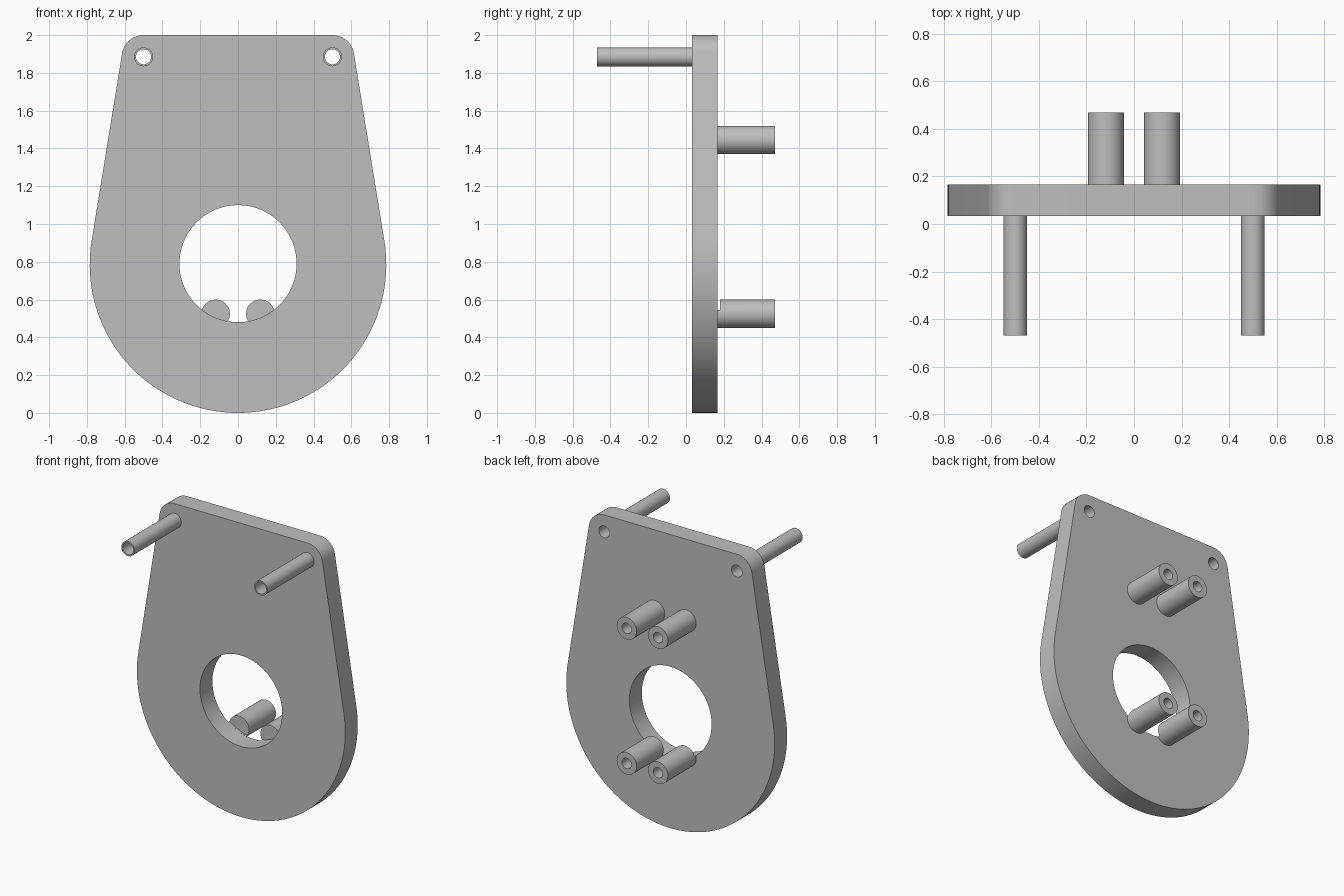
import bpy, bmesh
from math import pi, sin, cos, atan2, acos, hypot
from mathutils import Matrix

if "Cube" in bpy.data.objects:
    bpy.data.objects.remove(bpy.data.objects["Cube"], do_unlink=True)

grey = bpy.data.materials.new("plain grey")
grey.use_nodes = True
colour = (0.52, 0.52, 0.52, 1)
grey.diffuse_color = colour
grey.node_tree.nodes["Principled BSDF"].inputs["Base Color"].default_value = colour

FRONT, BACK = 0.033, 0.167      # plate faces
REACH = 0.47                    # ends of the posts
R_BODY, R_CORNER, R_WINDOW = 0.785, 0.115, 0.31
POST_X, POST_Z, BORE = 0.5, 1.885, 0.04


def add_object(name, mesh):
    obj = bpy.data.objects.new(name, mesh)
    bpy.context.collection.objects.link(obj)
    mesh.materials.clear()
    mesh.materials.append(grey)
    return obj


def finish(obj):
    bpy.ops.object.select_all(action='DESELECT')
    obj.select_set(True)
    bpy.context.view_layer.objects.active = obj
    bpy.ops.object.shade_smooth_by_angle(angle=pi / 6)


def arc(cx, cz, r, start, end, steps):
    angles = [start + (end - start) * i / steps for i in range(steps + 1)]
    return [(cx + r * cos(a), cz + r * sin(a)) for a in angles]


def circle(cx, cz, r, steps):
    return arc(cx, cz, r, 0, 2 * pi, steps)[:-1]


def lathe(name, profile, x, z, closed=False):
    """Spin (radius, y) points about an axis along y."""
    bm = bmesh.new()
    verts = [bm.verts.new((r, y, 0)) for r, y in profile]
    pairs = list(zip(verts, verts[1:]))
    if closed:
        pairs.append((verts[-1], verts[0]))
    edges = [bm.edges.new(p) for p in pairs]
    bmesh.ops.spin(bm, geom=verts + edges, axis=(0, 1, 0), cent=(0, 0, 0),
                   angle=2 * pi, steps=48, use_merge=True)
    bmesh.ops.remove_doubles(bm, verts=bm.verts, dist=1e-5)
    bmesh.ops.recalc_face_normals(bm, faces=bm.faces)
    bm.transform(Matrix.Translation((x, 0, z)))
    mesh = bpy.data.meshes.new(name)
    bm.to_mesh(mesh)
    bm.free()
    return add_object(name, mesh)


# Plate outline: big round bottom, tangent sides, rounded top corners
dx, dz = POST_X, POST_Z - R_BODY
tangent = atan2(dz, dx) - acos((R_BODY - R_CORNER) / hypot(dx, dz))
outline = (arc(POST_X, POST_Z, R_CORNER, tangent, pi / 2, 12)
           + arc(-POST_X, POST_Z, R_CORNER, pi / 2, pi - tangent, 12)
           + arc(0, R_BODY, R_BODY, pi - tangent, 2 * pi + tangent, 80))
loops = [outline, circle(0, 0.79, R_WINDOW, 80)]
loops += [circle(s * POST_X, POST_Z, BORE, 48) for s in (-1, 1)]

curve = bpy.data.curves.new("plate_outline", 'CURVE')
curve.dimensions = '2D'
curve.fill_mode = 'BOTH'
curve.extrude = (BACK - FRONT) / 2
for loop in loops:
    spline = curve.splines.new('POLY')
    spline.points.add(len(loop) - 1)
    for point, (px, pz) in zip(spline.points, loop):
        point.co = (px, pz, 0, 1)
    spline.use_cyclic_u = True
helper = bpy.data.objects.new("plate_outline", curve)
bpy.context.collection.objects.link(helper)
graph = bpy.context.evaluated_depsgraph_get()
mesh = bpy.data.meshes.new_from_object(helper.evaluated_get(graph))
bpy.data.objects.remove(helper, do_unlink=True)
bm = bmesh.new()
bm.from_mesh(mesh)
bmesh.ops.remove_doubles(bm, verts=bm.verts, dist=1e-5)
bmesh.ops.recalc_face_normals(bm, faces=bm.faces)
bm.transform(Matrix.Translation((0, (FRONT + BACK) / 2, 0)) @ Matrix.Rotation(pi / 2, 4, 'X'))
bm.to_mesh(mesh)
bm.free()
finish(add_object("plate", mesh))

# Clearance cutter: keeps the lower standoffs out of the window
cutter = lathe("window_cutter", [(0, -0.1), (R_WINDOW, -0.1), (R_WINDOW, 0.18), (0, 0.18)], 0, 0.79)
cutter.hide_render = True

for side, s in (("right", -1), ("left", 1)):
    # Hollow front posts
    tube = [(0.05, FRONT), (0.05, -REACH), (BORE, -REACH), (BORE, FRONT)]
    finish(lathe(f"front_post_{side}", tube, s * POST_X, POST_Z, closed=True))
    # Rear standoffs with blind bores
    standoff = [(0, BACK), (0.075, BACK), (0.075, REACH),
                (0.035, REACH), (0.035, 0.24), (0, 0.24)]
    for level, z in (("lower", 0.525), ("upper", 1.445)):
        obj = lathe(f"{level}_standoff_{side}", standoff, s * 0.118, z)
        finish(obj)
        if level == "lower":
            cut = obj.modifiers.new("window clearance", 'BOOLEAN')
            cut.operation = 'DIFFERENCE'
            cut.solver = 'EXACT'
            cut.object = cutter
            bpy.ops.object.modifier_apply(modifier=cut.name)
            finish(obj)

bpy.data.objects.remove(cutter, do_unlink=True)
